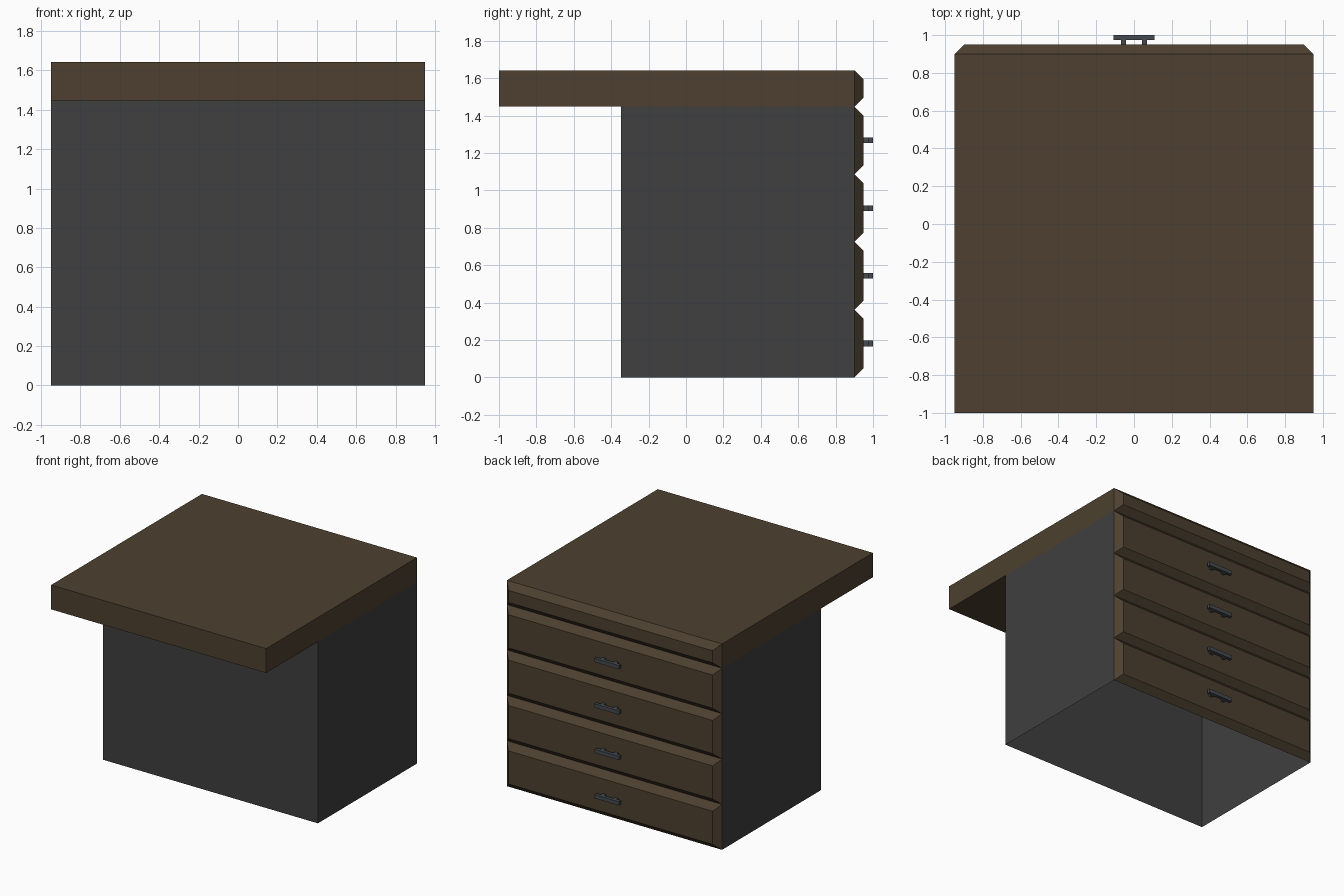
import bpy, bmesh

if "Cube" in bpy.data.objects:
    bpy.data.objects.remove(bpy.data.objects["Cube"])

def material(name, rgb):
    m = bpy.data.materials.new(name)
    m.diffuse_color = (*rgb, 1)
    m.use_nodes = True
    m.node_tree.nodes["Principled BSDF"].inputs["Base Color"].default_value = m.diffuse_color
    return m

WOOD = material("dark_wood", (0.074, 0.051, 0.029))
GREY = material("dark_grey", (0.05, 0.05, 0.05))
METAL = material("steel", (0.06, 0.068, 0.078))

def finish(name, bm, mat):
    me = bpy.data.meshes.new(name)
    bm.to_mesh(me)
    bm.free()
    me.materials.append(mat)
    ob = bpy.data.objects.new(name, me)
    bpy.context.collection.objects.link(ob)
    return ob

def add_box(bm, x, y, z):
    verts = bmesh.ops.create_cube(bm, size=1)["verts"]
    for v in verts:
        for i, (a, b) in enumerate((x, y, z)):
            v.co[i] = b if v.co[i] > 0 else a
    bm.normal_update()
    return verts

def open_faces(bm, test):
    """Remove the faces whose normal passes the test, leaving an open shell."""
    bm.normal_update()
    bmesh.ops.delete(bm, geom=[f for f in bm.faces if test(f.normal)], context="FACES")

def raised_panel(name, z0, z1):
    """Panel whose outer (+y) face is drawn in to form sloped edges."""
    bm = bmesh.new()
    for v in add_box(bm, (-W, W), (BACK, BACK + CH), (z0, z1)):
        if v.co.y > BACK + CH / 2:
            v.co.x += CH if v.co.x < 0 else -CH
            v.co.z += CH if v.co.z < (z0 + z1) / 2 else -CH
    open_faces(bm, lambda n: n.y < -0.9)
    return finish(name, bm, WOOD)

W, BACK, CH = 0.949, 0.901, 0.049
FRONT, BODY_H, TOP = -0.348, 1.448, 1.642

# Cabinet body: open shell, closed by the top and the drawer fronts
bm = bmesh.new()
add_box(bm, (-W, W), (FRONT, BACK), (0, BODY_H))
open_faces(bm, lambda n: abs(n.z) > 0.9 or n.y > 0.9)
finish("cabinet_body", bm, GREY)

# Overhanging top, its underside only outside the cabinet
bm = bmesh.new()
add_box(bm, (-W, W), (-1, BACK), (BODY_H, TOP))
open_faces(bm, lambda n: n.z < -0.9 or n.y > 0.9)
under = [(-W, -1), (-W, FRONT), (W, FRONT), (W, -1)]
bm.faces.new([bm.verts.new((x, y, BODY_H)) for x, y in under])
finish("desk_top", bm, WOOD)
raised_panel("top_edge_panel", BODY_H, TOP)

# Four drawers with bar handles
step = BODY_H / 4
for i in range(4):
    raised_panel(f"drawer_front_{i + 1}", i * step, (i + 1) * step)
    zc = (i + 0.5) * step
    z = (zc - 0.015, zc + 0.015)
    bm = bmesh.new()
    add_box(bm, (-0.109, 0.109), (0.974, 1.0), z)
    for s in (-0.056, 0.056):
        add_box(bm, (s - 0.014, s + 0.014), (BACK + CH, 0.974), z)
    finish(f"drawer_handle_{i + 1}", bm, METAL)
